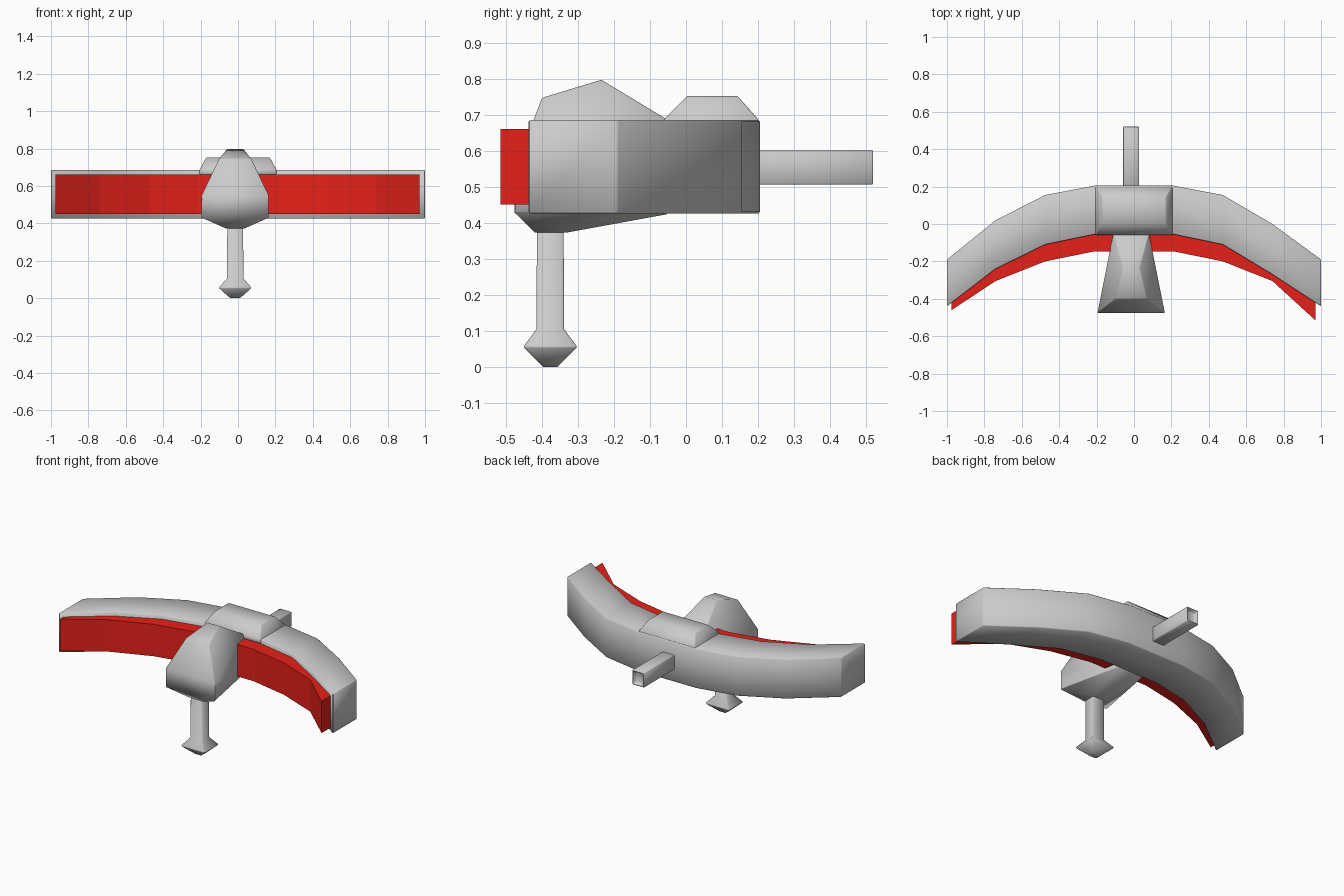
import bpy, bmesh, math

if "Cube" in bpy.data.objects:
    bpy.data.objects.remove(bpy.data.objects["Cube"])


def rect_xy(x, y, hx, hy, z):
    return [(x - hx, y - hy, z), (x + hx, y - hy, z), (x + hx, y + hy, z), (x - hx, y + hy, z)]


def rect_xz(x, z, hx, hz, y):
    return [(x - hx, y, z - hz), (x + hx, y, z - hz), (x + hx, y, z + hz), (x - hx, y, z + hz)]


def finish(bm, name, bevel=0.0, color=None):
    bmesh.ops.recalc_face_normals(bm, faces=bm.faces[:])
    if bevel:
        edges = [e for e in bm.edges if len(e.link_faces) == 2 and e.calc_face_angle(0) > math.radians(50)]
        bmesh.ops.bevel(bm, geom=edges, offset=bevel, segments=1, affect='EDGES', clamp_overlap=True)
    mesh = bpy.data.meshes.new(name)
    bm.to_mesh(mesh)
    bm.free()
    ob = bpy.data.objects.new(name, mesh)
    bpy.context.collection.objects.link(ob)
    if color:
        mat = bpy.data.materials.new(name + "_paint")
        mat.diffuse_color = color
        mat.use_nodes = True
        mat.node_tree.nodes["Principled BSDF"].inputs["Base Color"].default_value = mat.diffuse_color
        mesh.materials.append(mat)
    elif bevel:
        bpy.ops.object.select_all(action='DESELECT')
        ob.select_set(True)
        bpy.context.view_layer.objects.active = ob
        bpy.ops.object.shade_smooth_by_angle(angle=math.radians(50))
    return ob


def loft(name, sections, bevel=0.0, color=None):
    bm = bmesh.new()
    rings = [[bm.verts.new(p) for p in s] for s in sections]
    for a, b in zip(rings, rings[1:]):
        for i in range(4):
            j = (i + 1) % 4
            bm.faces.new((a[i], a[j], b[j], b[i]))
    bm.faces.new(rings[0])
    bm.faces.new(rings[-1])
    return finish(bm, name, bevel, color)


def arc_band(name, stations, z0, z1, **kw):
    return loft(name, [[(x, f, z0), (x, b, z0), (x, b, z1), (x, f, z1)] for x, f, b in stations], **kw)


CX = -0.015  # centre line of nose, handle and rod

# Curved grey housing: x, front y, back y
arc_band("curved_housing", [
    (-1, -0.44, -0.19), (-0.74, -0.24, 0.02), (-0.475, -0.11, 0.155), (-0.21, -0.055, 0.205),
    (0.21, -0.055, 0.205), (0.475, -0.11, 0.155), (0.74, -0.27, 0.0), (1, -0.44, -0.19)],
    0.425, 0.686, bevel=0.005)

# Red band along the inside of the curve
arc_band("red_band", [
    (-0.975, -0.46, -0.39), (-0.74, -0.305, -0.21), (-0.475, -0.2, -0.08), (-0.215, -0.147, -0.03),
    (0.215, -0.147, -0.03), (0.475, -0.2, -0.08), (0.74, -0.305, -0.23), (0.97, -0.515, -0.39)],
    0.45, 0.66, color=(0.8, 0.015, 0.01, 1))

# Raised block on top of the housing
loft("top_block", [rect_xy(0, 0.07, 0.205, 0.13, 0.66), rect_xy(0, 0.07, 0.205, 0.13, 0.688),
                   rect_xy(0, 0.073, 0.17, 0.07, 0.752)], bevel=0.004)

# Faceted nose as a convex hull: y, z, half width
bm = bmesh.new()
for y, z, h in [(-0.478, 0.43, 0.18), (-0.475, 0.55, 0.18), (-0.4, 0.747, 0.085), (-0.235, 0.797, 0.045),
                (-0.05, 0.685, 0.095), (-0.05, 0.424, 0.095), (-0.42, 0.373, 0.05), (-0.33, 0.373, 0.05)]:
    for s in (-1, 1):
        bm.verts.new((CX + s * h, y, z))
bmesh.ops.convex_hull(bm, input=bm.verts[:])
bmesh.ops.dissolve_limit(bm, angle_limit=0.02, verts=bm.verts[:], edges=bm.edges[:])
finish(bm, "front_nose", bevel=0.004)

# Handle with a pointed knob: z, half x, half y
loft("lower_handle", [rect_xy(CX, -0.377, hx, hy, z) for z, hx, hy in [
    (0.0, 0.024, 0.02), (0.012, 0.04, 0.032), (0.055, 0.088, 0.075), (0.105, 0.044, 0.038),
    (0.4, 0.042, 0.037)]], bevel=0.004)

# Square rear rod with a recessed end
loft("rear_rod", [rect_xz(CX, 0.554, 0.043 - d, 0.048 - d, y) for y, d in [
    (0.15, 0), (0.52, 0), (0.52, 0.008), (0.495, 0.01)]], bevel=0.003)
